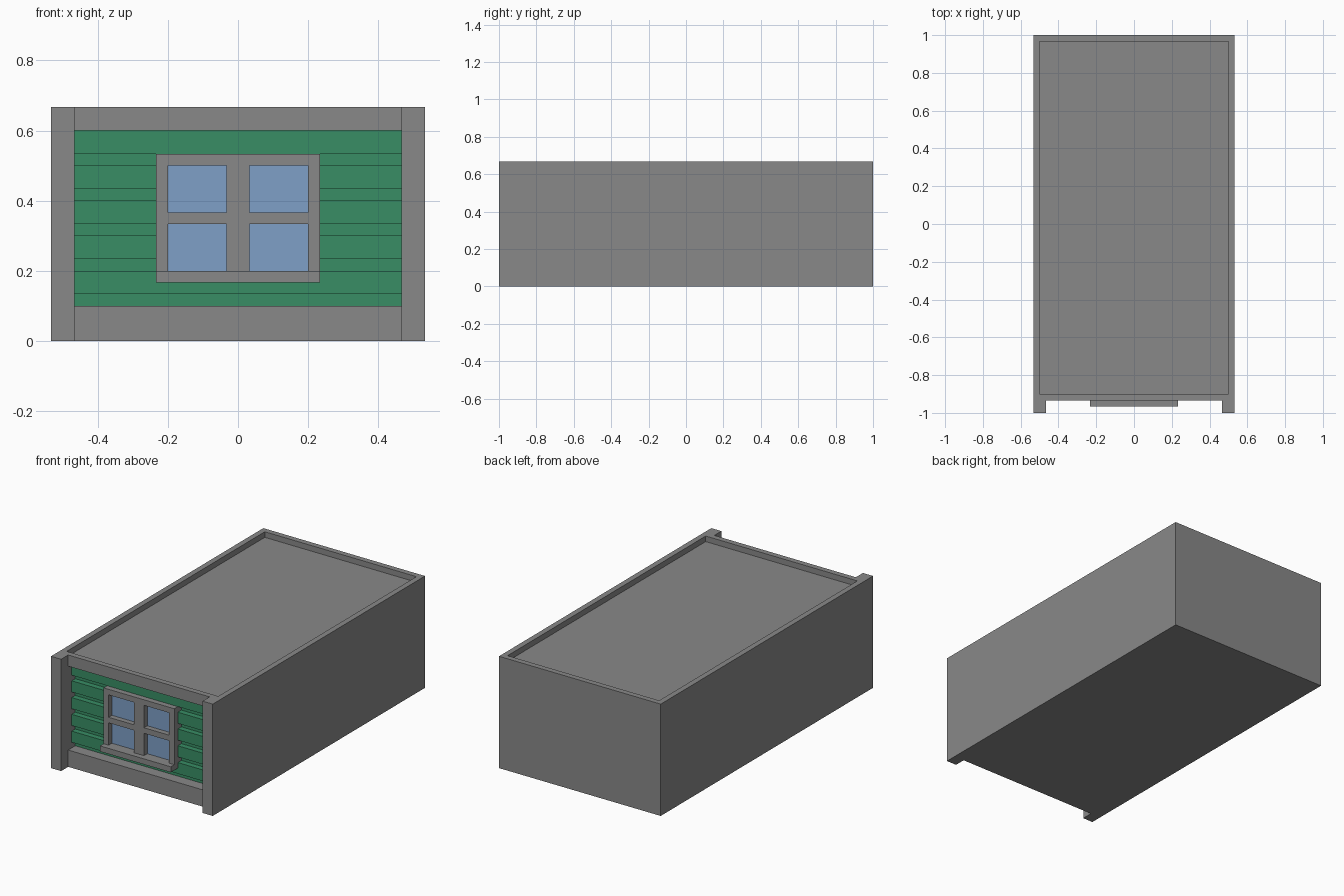
import bpy, bmesh
from mathutils import Vector

default = bpy.data.objects.get("Cube")
if default:
    bpy.data.objects.remove(default, do_unlink=True)

U = 1 / 30  # building module: every size is a multiple of this


def material(name, rgb):
    m = bpy.data.materials.new(name)
    m.use_nodes = True
    col = (*rgb, 1)
    m.diffuse_color = col
    m.node_tree.nodes["Principled BSDF"].inputs["Base Color"].default_value = col
    return m


GREY = material("grey trim", (0.25, 0.25, 0.25))
GREEN = material("green siding", (0.04, 0.27, 0.13))
BLUE = material("blue glass", (0.21, 0.35, 0.57))


def make_object(name, bm, mat):
    bmesh.ops.recalc_face_normals(bm, faces=bm.faces)
    me = bpy.data.meshes.new(name)
    bm.to_mesh(me)
    bm.free()
    ob = bpy.data.objects.new(name, me)
    bpy.context.collection.objects.link(ob)
    me.materials.append(mat)
    return ob


def add_box(bm, lo, hi):
    """Add a box between two corners given in modules."""
    verts = bmesh.ops.create_cube(bm, size=1)["verts"]
    for v in verts:
        v.co = Vector([(lo[i] + (v.co[i] + 0.5) * (hi[i] - lo[i])) * U for i in range(3)])


def boxes(name, mat, *corners):
    bm = bmesh.new()
    for lo, hi in corners:
        add_box(bm, lo, hi)
    return make_object(name, bm, mat)


def prism(name, mat, points, direction):
    """Extrude a closed outline (in modules) along a direction."""
    bm = bmesh.new()
    face = bm.faces.new([bm.verts.new(Vector(p) * U) for p in points])
    ext = bmesh.ops.extrude_face_region(bm, geom=[face])
    moved = [g for g in ext["geom"] if isinstance(g, bmesh.types.BMVert)]
    bmesh.ops.translate(bm, verts=moved, vec=Vector(direction) * U)
    return make_object(name, bm, mat)


# Building shell: plan outline with two corner posts projecting at the front
half = [(14, -28), (14, -30), (16, -30), (16, 30)]
plan = half + [(-x, y) for x, y in reversed(half)]
shell = prism("building_shell", GREY, [(x, y, 0) for x, y in plan], (0, 0, 20))

# Cut the sunken flat roof and the framed opening in the front wall
cutters = [
    boxes("roof_cutter", GREY, ((-15, -27, 19), (15, 29, 22))),
    boxes("front_cutter", GREY, ((-14, -31, 3), (14, -25.5, 18))),
]
for cutter in cutters:
    cutter.hide_render = True
    mod = shell.modifiers.new(cutter.name, "BOOLEAN")
    mod.operation = "DIFFERENCE"
    mod.solver = "EXACT"
    mod.object = cutter
bpy.context.view_layer.update()
cut_mesh = bpy.data.meshes.new_from_object(
    shell.evaluated_get(bpy.context.evaluated_depsgraph_get()))
shell.modifiers.clear()
shell.data = cut_mesh
for cutter in cutters:
    bpy.data.objects.remove(cutter, do_unlink=True)

# Siding: five wide boards separated by narrow grooves
profile = [(-14, -25.5, 3)]
for i in range(5):
    z = 3 + 3 * i
    profile += [(-14, -26, z), (-14, -26, z + 1), (-14, -27, z + 1), (-14, -27, z + 3)]
profile.append((-14, -25.5, 18))
prism("siding", GREEN, profile, (28, 0, 0))

# Window frame: jambs, mullion and rails around four panes
F, B = -28, -26
bars = [((-7, F, 6), (-6, B, 16)), ((6, F, 6), (7, B, 16)), ((-1, F, 6), (1, B, 16))]
for x0, x1 in ((-6, -1), (1, 6)):
    for z in (10, 15):
        bars.append(((x0, F, z), (x1, B, z + 1)))
boxes("window_frame", GREY, *bars)

# Projecting sill
boxes("window_sill", GREY, ((-7, -29, 5), (7, B, 6)))

# Glass panes, just proud of the boards behind them
panes = [((x, -27.06, z), (x + 5, -26.9, z + h))
         for x in (-6, 1) for z, h in ((6, 4), (11, 4))]
boxes("window_glass", BLUE, *panes)
